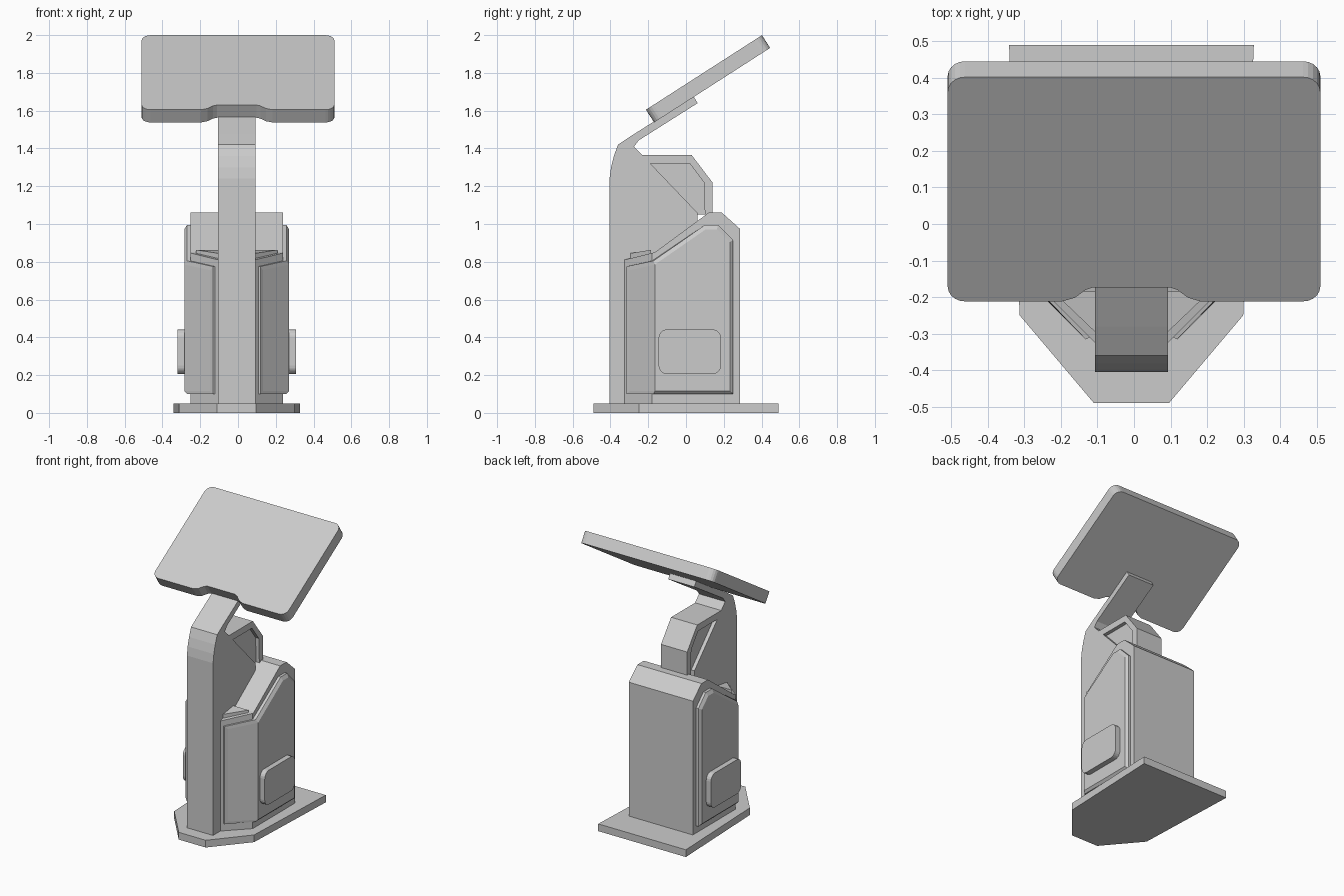
import bpy, bmesh, math
from mathutils import Vector, Matrix

if "Cube" in bpy.data.objects:
    bpy.data.objects.remove(bpy.data.objects["Cube"])

CX = -0.007  # the stand sits slightly off the screen's centre


def finish(name, bm):
    bmesh.ops.recalc_face_normals(bm, faces=bm.faces)
    me = bpy.data.meshes.new(name)
    bm.to_mesh(me)
    bm.free()
    ob = bpy.data.objects.new(name, me)
    bpy.context.collection.objects.link(ob)
    return ob


def prism(name, pts, offset):
    """Extrude a closed 3D outline along an offset vector."""
    bm = bmesh.new()
    face = bm.faces.new([bm.verts.new(p) for p in pts])
    ext = bmesh.ops.extrude_face_region(bm, geom=[face])
    moved = [v for v in ext["geom"] if isinstance(v, bmesh.types.BMVert)]
    bmesh.ops.translate(bm, verts=moved, vec=Vector(offset))
    return finish(name, bm)


def side_prism(name, profile, half):
    """Extrude a (y, z) profile across x."""
    return prism(name, [(CX - half, y, z) for y, z in profile], (2 * half, 0, 0))


def rounded(corners, r, n=5):
    """Rectangle (u0, v0, u1, v1) with rounded corners, counter-clockwise from lower left."""
    u0, v0, u1, v1 = corners
    out = []
    for i, (u, v) in enumerate([(u0 + r, v0 + r), (u1 - r, v0 + r), (u1 - r, v1 - r), (u0 + r, v1 - r)]):
        for k in range(n + 1):
            a = math.pi * (1 + i / 2) + math.pi / 2 * k / n
            out.append((u + r * math.cos(a), v + r * math.sin(a)))
    return out


# Base plate with chamfered front
half_base = [(0.103, -0.49), (0.306, -0.25), (0.335, 0.49)]
outline = half_base + [(-x, y) for x, y in reversed(half_base)]
prism("base_plate", [(CX + x, y, 0) for x, y in outline], (0, 0, 0.05))

# Front column with the bent arm that carries the screen
side_prism("column_and_arm", [
    (-0.405, 0.05), (-0.405, 1.24), (-0.397, 1.30), (-0.382, 1.36), (-0.36, 1.42),
    (-0.28, 1.473), (0.04, 1.675), (0.062, 1.64), (-0.25, 1.443), (-0.275, 1.41),
    (0.06, 1.06), (0.06, 0.80), (-0.2, 0.80), (-0.2, 0.05)], 0.1)

# Arched neck behind the column, with recessed sides
side_prism("neck_arch", [
    (-0.232, 1.365), (0.03, 1.365), (0.14, 1.22), (0.14, 1.05),
    (0.10, 1.05), (0.095, 1.22), (0.02, 1.32), (-0.189, 1.32)], 0.1)
side_prism("neck_core", [
    (-0.189, 1.32), (0.02, 1.32), (0.095, 1.22), (0.10, 1.05), (0.06, 1.05)], 0.075)

# Cabinet body: side profile with the front corners cut at an angle
body = side_prism("cabinet_body", [
    (-0.328, 0.05), (-0.328, 0.81), (-0.165, 0.85), (0.12, 1.06),
    (0.19, 1.06), (0.285, 0.975), (0.285, 0.05)], 0.245)
bm = bmesh.new()
bm.from_mesh(body.data)
for s in (1, -1):
    cut = bmesh.ops.bisect_plane(
        bm, geom=bm.verts[:] + bm.edges[:] + bm.faces[:],
        plane_co=(CX + s * 0.245, -0.18, 0), plane_no=(s, -1, 0), clear_outer=True)
    edges = [e for e in cut["geom_cut"] if isinstance(e, bmesh.types.BMEdge)]
    bmesh.ops.holes_fill(bm, edges=edges)
bmesh.ops.recalc_face_normals(bm, faces=bm.faces)
bm.to_mesh(body.data)
bm.free()


# Raised side panels wrapping the cut corners, with bevelled rims
inner = [(0.115, -0.31, 0.10), (0.245, -0.18, 0.10), (0.245, 0.25, 0.10), (0.245, 0.25, 0.915),
         (0.245, 0.17, 0.995), (0.245, 0.10, 0.995), (0.245, -0.18, 0.805), (0.115, -0.31, 0.775)]
outer = [(0.14, -0.298, 0.115), (0.277, -0.165, 0.115), (0.277, 0.232, 0.115), (0.277, 0.232, 0.905),
         (0.277, 0.163, 0.972), (0.277, 0.105, 0.972), (0.277, -0.165, 0.785), (0.14, -0.298, 0.755)]
# a middle ring gives the rim an upright wall before the bevel
middle = [(x + (0.018 if i not in (0, 7) else 0.01), y - (0 if i in (2, 3, 4, 5) else -0.008 if i in (1, 6) else 0.006), z)
          for i, (x, y, z) in enumerate(inner)]

for s, side in ((1, "right"), (-1, "left")):
    bm = bmesh.new()
    rings = [[bm.verts.new((CX + s * x, y, z)) for x, y, z in ring] for ring in (inner, middle, outer)]
    for a, b in zip(rings, rings[1:]):
        for i in range(8):
            j = (i + 1) % 8
            bm.faces.new((a[i], a[j], b[j], b[i]))
    for ring in (rings[0], rings[2]):
        bm.faces.new([ring[i] for i in (0, 1, 6, 7)])
        bm.faces.new([ring[i] for i in (1, 2, 3, 4, 5, 6)])
    finish(side + "_panel", bm)

    # Rounded pad on each side panel
    prism(side + "_pad", [(CX + s * 0.27, y, z) for y, z in rounded((-0.145, 0.205, 0.185, 0.442), 0.045)],
          (s * 0.043, 0, 0))

    # Small wedge between the column and the cabinet slope
    tri = [(0.1, -0.295), (0.215, -0.185), (0.1, -0.185)]
    wedge = prism(side + "_wedge", [(CX + s * x, y, 0.80) for x, y in tri], (0, 0, 0.063))
    for v in wedge.data.vertices:
        if v.co.z > 0.85 and v.co.y < -0.25:
            v.co.z = 0.845

# Tilted screen with rounded corners and a notch around the arm
L, T, tilt = 0.73, 0.08, math.atan2(0.395, 0.615)
pts = rounded((-0.51, 0, 0.51, L), 0.048)
notch = [(-0.19, 0), (-0.155, 0.012), (-0.125, 0.038), (-0.105, 0.046)]
notch = [(x + CX, v) for x, v in notch] + [(-x + CX, v) for x, v in reversed(notch)]
pts = pts[:6] + notch + pts[6:]
screen = prism("screen", [(x, v, 0) for x, v in pts], (0, 0, -T))
screen.data.transform(Matrix.Translation((0, -0.212, 1.605)) @ Matrix.Rotation(tilt, 4, "X"))
